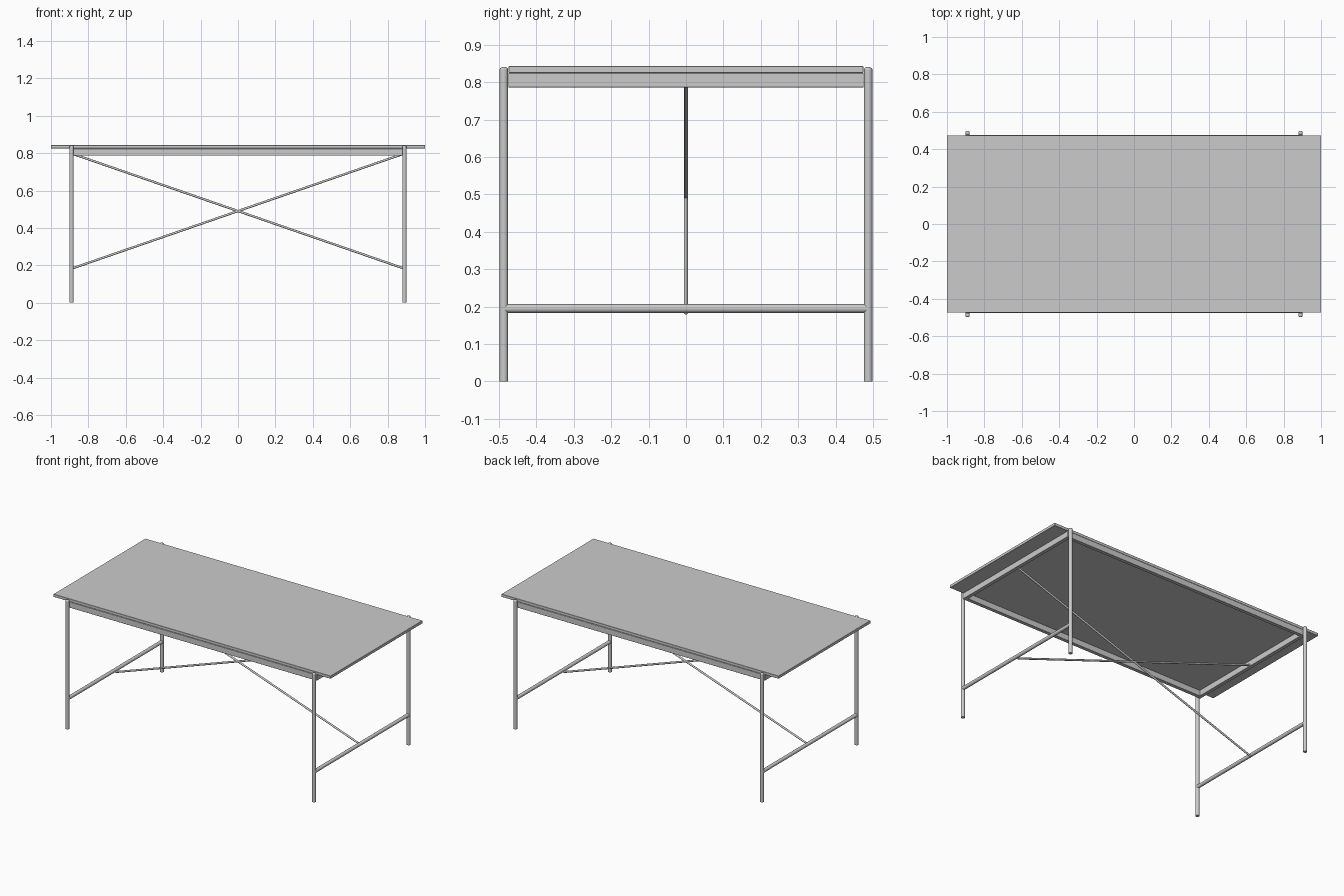
import bpy, math
from mathutils import Vector

cube = bpy.data.objects.get("Cube")
if cube:
    bpy.data.objects.remove(cube, do_unlink=True)

# Single grey metal colour
grey = bpy.data.materials.new("light_grey")
grey.use_nodes = True
GREY = (0.6, 0.6, 0.6, 1)
grey.diffuse_color = GREY
grey.node_tree.nodes["Principled BSDF"].inputs["Base Color"].default_value = GREY


def finish(name, bevel=0, segments=3):
    ob = bpy.context.object
    ob.name = name
    ob.data.materials.append(grey)
    if bevel:
        mod = ob.modifiers.new("Bevel", "BEVEL")
        mod.width, mod.segments = bevel, segments
    return ob


def box(name, centre, size, bevel=0):
    bpy.ops.mesh.primitive_cube_add(size=1, location=centre)
    bpy.context.object.scale = size
    bpy.ops.object.transform_apply(location=False, rotation=False, scale=True)
    return finish(name, bevel, 1)


def rod(name, start, end, radius, sides=24):
    a, b = Vector(start), Vector(end)
    bpy.ops.mesh.primitive_cylinder_add(
        vertices=sides, radius=radius, depth=(b - a).length, location=(a + b) / 2,
        rotation=(b - a).to_track_quat("Z", "Y").to_euler())
    bpy.ops.object.shade_smooth_by_angle(angle=math.radians(40))
    return finish(name)


LEG_X, LEG_Y, TUBE = 0.89, 0.487, 0.0115
RAIL_Z, RAIL_H, RAIL_W = 0.805, 0.038, 0.023
BAR_Z = 0.195

# Table top
box("table_top", (0, 0, 0.834), (2, 0.948, 0.018), 0.001)

# Legs with domed ends
for sx, side in ((-1, "right"), (1, "left")):
    for sy, end in ((-1, "front"), (1, "back")):
        x, y = sx * LEG_X, sy * LEG_Y
        rod(f"{end}_{side}_leg", (x, y, 0), (x, y, 0.833), TUBE)
        bpy.ops.mesh.primitive_uv_sphere_add(segments=24, ring_count=12, radius=TUBE,
                                             location=(x, y, 0.833))
        bpy.context.object.scale.z = 0.7
        bpy.ops.object.shade_smooth()
        finish(f"{end}_{side}_leg_cap")

    # End rail under the top and lower crossbar between the legs
    box(f"{side}_end_rail", (sx * LEG_X, 0, RAIL_Z), (RAIL_W, 0.95, RAIL_H), 0.001)
    rod(f"{side}_crossbar", (sx * LEG_X, -LEG_Y, BAR_Z), (sx * LEG_X, LEG_Y, BAR_Z), TUBE)

    # Diagonal brace from the crossbar to the opposite end rail
    rod(f"{side}_brace", (sx * 0.882, 0, 0.185), (-sx * 0.875, 0, 0.793), 0.006, 16)

# Long rails along the front and back
for sy, end in ((-1, "front"), (1, "back")):
    box(f"{end}_rail", (0, sy * (0.475 - RAIL_W / 2), RAIL_Z),
        (2 * LEG_X + RAIL_W, RAIL_W, RAIL_H), 0.001)
